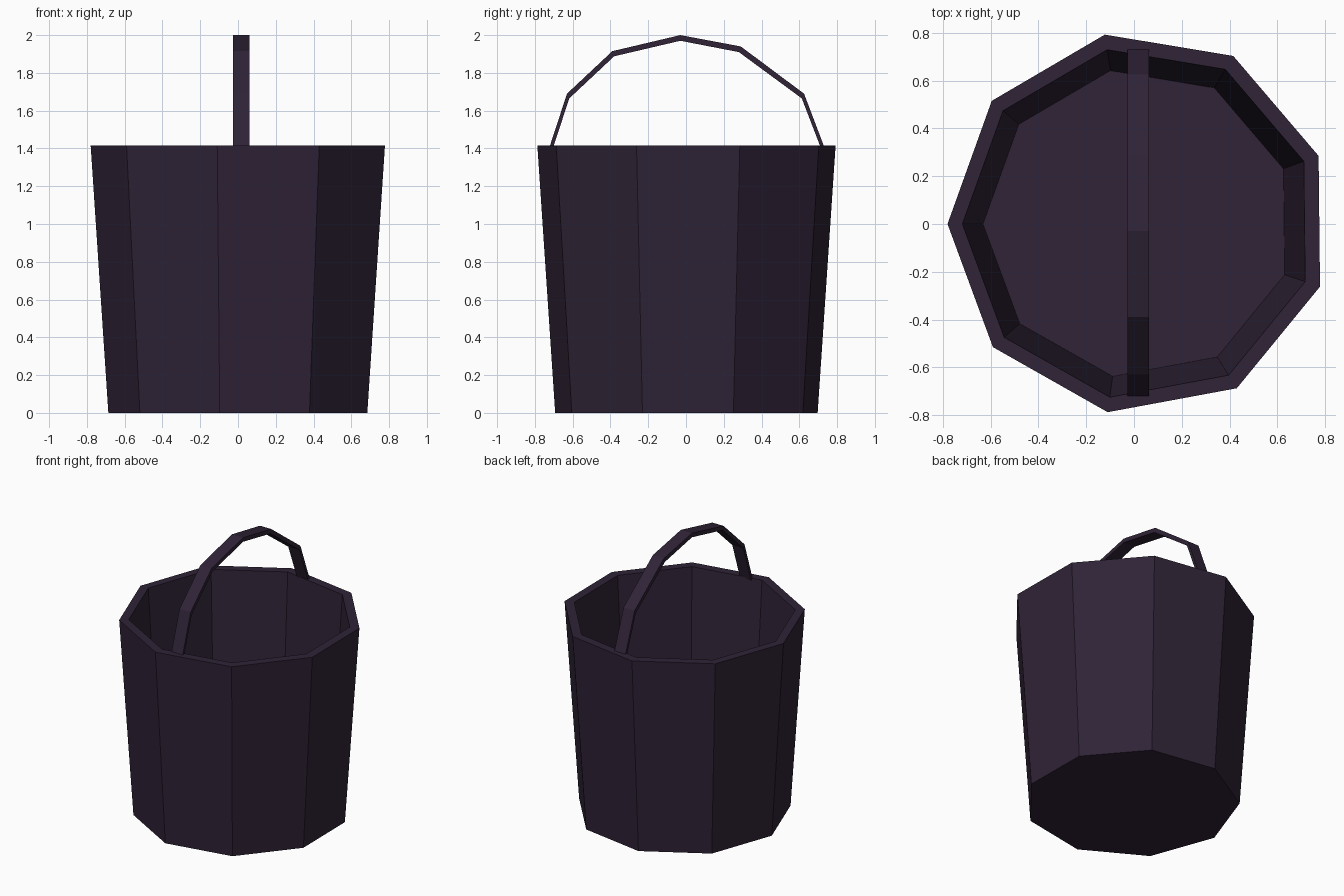
import bpy, bmesh

cube = bpy.data.objects.get("Cube")
if cube:
    bpy.data.objects.remove(cube, do_unlink=True)

# One dark plum colour for everything
plum = bpy.data.materials.new("dark_plum")
plum.use_nodes = True
colour = (0.029, 0.017, 0.038, 1)
plum.diffuse_color = colour
bsdf = plum.node_tree.nodes["Principled BSDF"]
bsdf.inputs["Base Color"].default_value = colour
bsdf.inputs["Roughness"].default_value = 0.8


def loft(name, rings):
    """Skin closed rings of points in order and cap both ends."""
    bm = bmesh.new()
    loops = [[bm.verts.new(p) for p in ring] for ring in rings]
    for a, b in zip(loops, loops[1:]):
        n = len(a)
        for i in range(n):
            j = (i + 1) % n
            bm.faces.new((a[i], a[j], b[j], b[i]))
    bm.faces.new(loops[0])
    bm.faces.new(loops[-1])
    bmesh.ops.recalc_face_normals(bm, faces=bm.faces)
    mesh = bpy.data.meshes.new(name)
    bm.to_mesh(mesh)
    bm.free()
    mesh.materials.append(plum)
    obj = bpy.data.objects.new(name, mesh)
    bpy.context.collection.objects.link(obj)
    return obj


# Bucket: slightly uneven nine-sided outline, tapered outside and inside
outline = [(-0.78, 0), (-0.59, -0.515), (-0.11, -0.787), (0.43, -0.687),
           (0.778, -0.262), (0.772, 0.285), (0.415, 0.703),
           (-0.122, 0.792), (-0.595, 0.515)]
# (scale, height) from the base, up over the rim and down to the inner floor
profile = [(0.88, 0), (1, 1.415), (0.92, 1.415), (0.81, 0.03)]
loft("bucket", [[(x * s, y * s, z) for x, y in outline] for s, z in profile])

# Handle: flat strap bent in straight segments, tucked into the rim
outer = [(-0.725, 1.4), (-0.63, 1.69), (-0.39, 1.915), (-0.03, 2.0),
         (0.29, 1.94), (0.625, 1.69), (0.735, 1.4)]
inner = [(-0.705, 1.4), (-0.618, 1.665), (-0.38, 1.888), (-0.03, 1.97),
         (0.28, 1.91), (0.613, 1.665), (0.715, 1.4)]
left, right = 0.062, -0.027
loft("handle", [[(right, *o), (left, *o), (left, *i), (right, *i)]
                for o, i in zip(outer, inner)])
